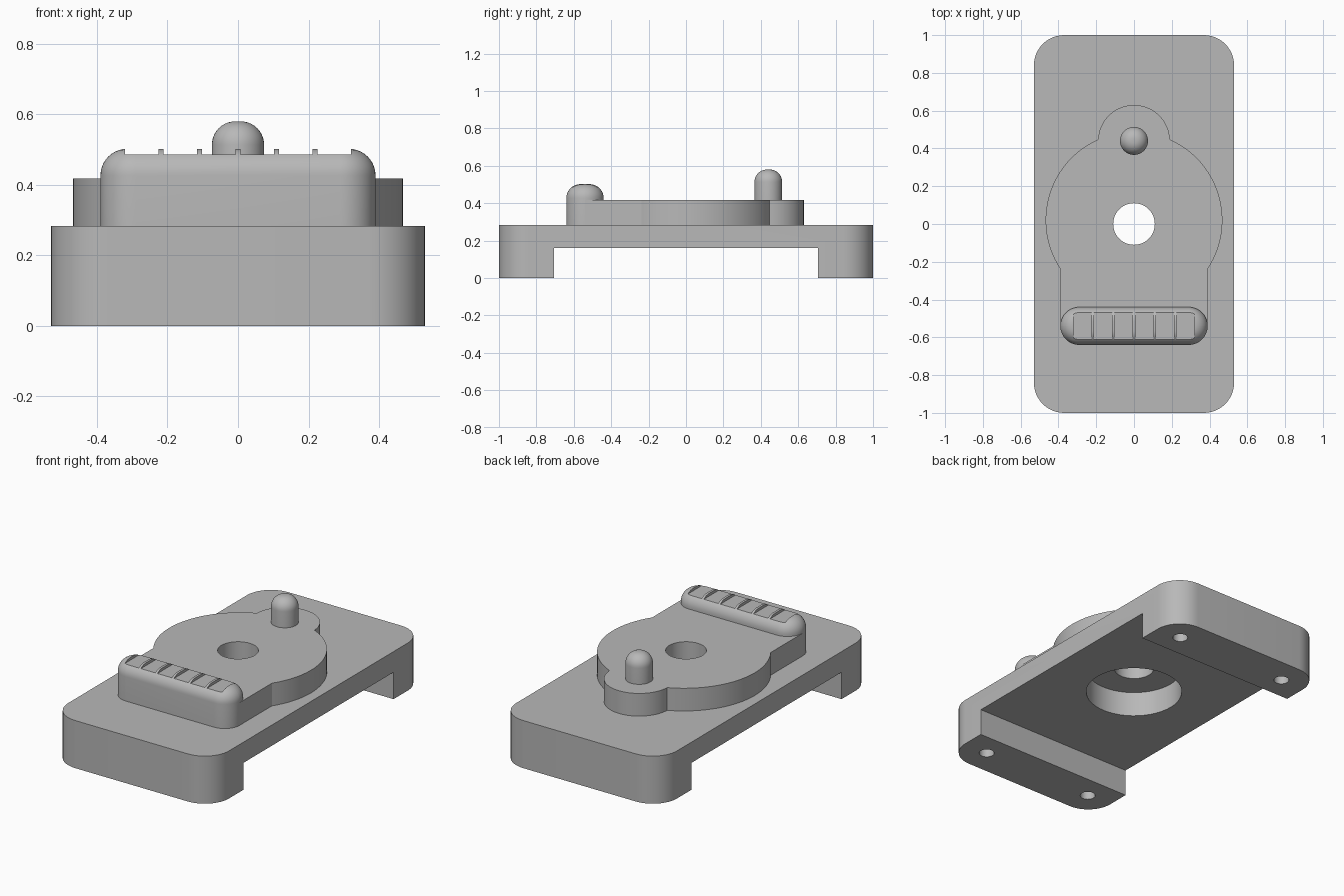
import bpy, bmesh
from math import sin, cos, pi, atan2, sqrt, radians

cube = bpy.data.objects.get("Cube")
if cube:
    bpy.data.objects.remove(cube)

GREY = (0.48, 0.48, 0.48, 1)
grey = bpy.data.materials.new("plain grey")
grey.use_nodes = True
grey.diffuse_color = GREY
grey.node_tree.nodes["Principled BSDF"].inputs["Base Color"].default_value = GREY


def arc(cx, cy, r, start, end, n=24):
    return [(cx + r * cos(start + (end - start) * i / n),
             cy + r * sin(start + (end - start) * i / n)) for i in range(n + 1)]


def rounded(hx, hy, r, cy=0, n=12):
    """Rounded rectangle outline; consistent point count for any size."""
    pts = []
    for k, (sx, sy) in enumerate([(1, 1), (-1, 1), (-1, -1), (1, -1)]):
        pts += arc(sx * (hx - r), cy + sy * (hy - r), r, k * pi / 2, (k + 1) * pi / 2, n)
    return pts


def loft(name, rings):
    """Solid through a stack of (outline, z) rings, capped at both ends."""
    bm = bmesh.new()
    loops = [[bm.verts.new((x, y, z)) for x, y in pts] for pts, z in rings]
    n = len(loops[0])
    for a, b in zip(loops, loops[1:]):
        for i in range(n):
            j = (i + 1) % n
            bm.faces.new((a[i], a[j], b[j], b[i]))
    bm.faces.new(loops[0][::-1])
    bm.faces.new(loops[-1])
    bmesh.ops.remove_doubles(bm, verts=bm.verts, dist=1e-5)
    bmesh.ops.recalc_face_normals(bm, faces=bm.faces)
    mesh = bpy.data.meshes.new(name)
    bm.to_mesh(mesh)
    bm.free()
    mesh.materials.append(grey)
    obj = bpy.data.objects.new(name, mesh)
    bpy.context.collection.objects.link(obj)
    return obj


def prism(name, pts, z0, z1):
    return loft(name, [(pts, z0), (pts, z1)])


def disc(x, y, r, z0, z1):
    return prism("cutter", arc(x, y, r, 0, 2 * pi, 48)[:-1], z0, z1)


def block(x0, x1, y0, y1, z0, z1):
    return prism("cutter", [(x0, y0), (x1, y0), (x1, y1), (x0, y1)], z0, z1)


def cut(obj, cutters):
    bpy.context.view_layer.objects.active = obj
    for c in cutters:
        c.hide_render = True
        mod = obj.modifiers.new("cut", 'BOOLEAN')
        mod.operation, mod.solver, mod.object = 'DIFFERENCE', 'EXACT', c
        bpy.ops.object.modifier_apply(modifier=mod.name)
        bpy.data.objects.remove(c)


def dome_rings(outline, z0, z1, fillet, n=10):
    """Rings of a straight wall that ends in a rounded top edge."""
    rings = [(outline(0), z0)]
    for i in range(n + 1):
        t = i / n * pi / 2
        rings.append((outline(fillet * (1 - cos(t))), z1 - fillet * (1 - sin(t))))
    return rings


# Base with two feet, a wide bore from below and blind screw holes
BASE_TOP, PLATE_TOP, BORE_TOP = 0.283, 0.418, 0.31
base = prism("base", rounded(0.53, 1.0, 0.16), 0, BASE_TOP)
cut(base, [block(-1, 1, -0.705, 0.705, -0.1, 0.16), disc(0, 0, 0.268, 0.1, 0.4)]
    + [disc(sx * 0.37, sy * 0.845, 0.042, -0.1, 0.16) for sx in (-1, 1) for sy in (-1, 1)])

# Slider plate: large disc, small rear lobe and straight front neck
R, CY, LOBE, LY, NECK = 0.468, 0.02, 0.19, 0.44, 0.39
d = LY - CY
along = (d * d + R * R - LOBE * LOBE) / (2 * d)
side = sqrt(R * R - along * along)
low = -atan2(sqrt(R * R - NECK * NECK), NECK)
joint = atan2(along, side)
lobe = atan2(along - d, side)
outline = ([(-NECK, -0.54), (NECK, -0.54)] + arc(0, CY, R, low, joint)
           + arc(0, LY, LOBE, lobe, pi - lobe)[1:-1] + arc(0, CY, R, pi - joint, pi - low))
plate = prism("slider_plate", outline, BASE_TOP, PLATE_TOP)
cut(plate, [disc(0, 0, 0.268, 0.1, BORE_TOP), disc(0, 0, 0.11, 0.1, 0.6)])

# Grip bar with rounded top, grooved between thin ribs
grip = loft("grip_bar", dome_rings(
    lambda s: rounded(NECK - s, 0.1 - s, 0.0999 - s, -0.54), BASE_TOP, 0.502, 0.075))
PITCH, RIB = 0.109, 0.007
cut(grip, [block(max(-0.323, i * PITCH + RIB), min(0.323, (i + 1) * PITCH - RIB),
                 -0.8, -0.3, 0.486, 0.6) for i in range(-3, 3)])

# Domed peg on the rear lobe
peg = loft("peg", dome_rings(
    lambda s: arc(0, LY, 0.074 - s, 0, 2 * pi, 40)[:-1], PLATE_TOP - 0.02, 0.58, 0.066))

# Smooth curved walls, keep edges sharp
bpy.ops.object.select_all(action='DESELECT')
for obj in (base, plate, grip, peg):
    obj.select_set(True)
bpy.context.view_layer.objects.active = base
bpy.ops.object.shade_smooth_by_angle(angle=radians(30))
